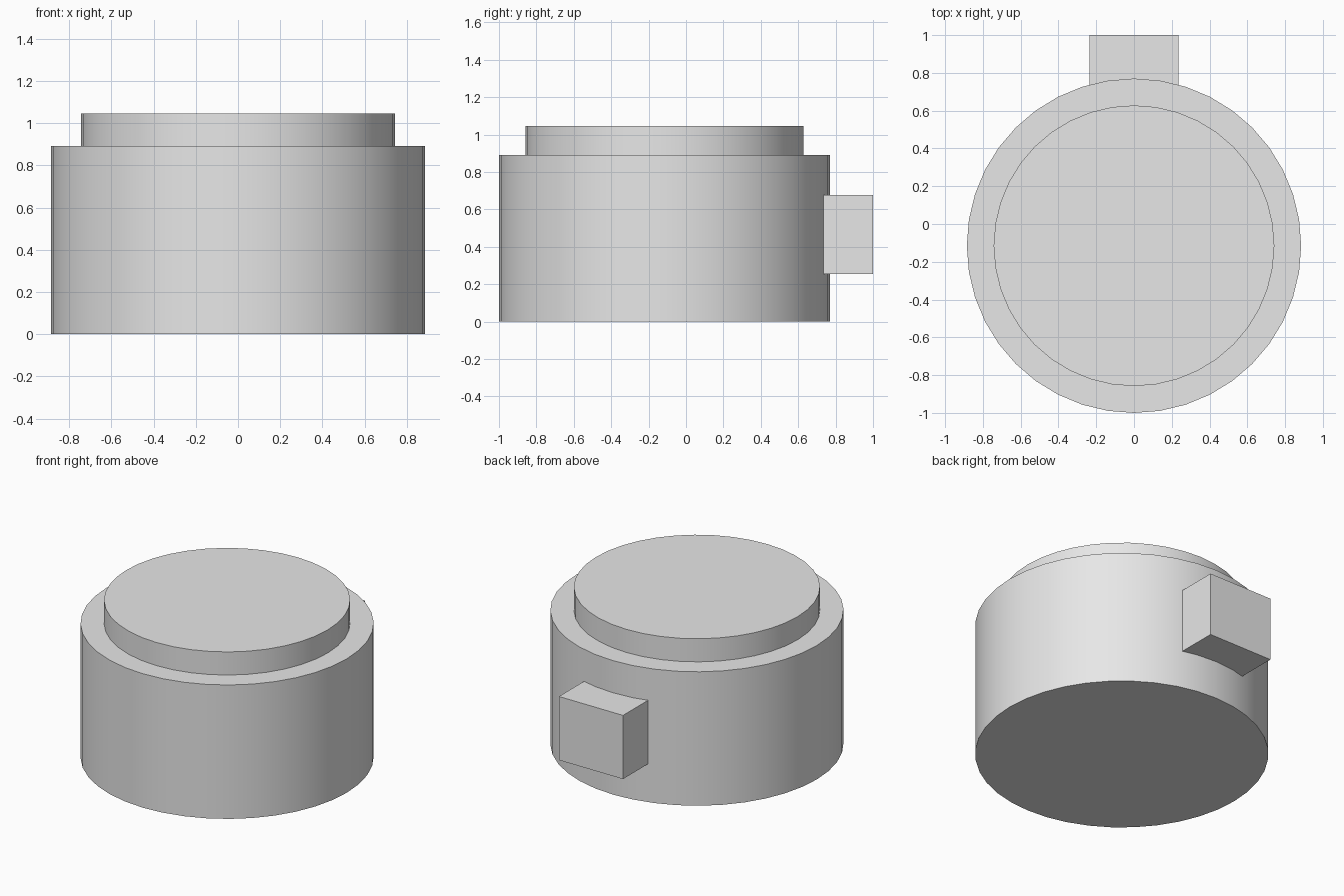
import bpy
import math

if "Cube" in bpy.data.objects:
    bpy.data.objects.remove(bpy.data.objects["Cube"])

grey = bpy.data.materials.new("light grey")
grey.diffuse_color = (0.8, 0.8, 0.8, 1)
grey.use_nodes = True
grey.node_tree.nodes["Principled BSDF"].inputs["Base Color"].default_value = grey.diffuse_color

CENTRE_Y = -0.115


def disc(name, radius, z0, z1):
    """Upright round part with smooth sides and sharp rims."""
    bpy.ops.mesh.primitive_cylinder_add(
        vertices=40, radius=radius, depth=z1 - z0,
        location=(0, CENTRE_Y, (z0 + z1) / 2))
    ob = bpy.context.object
    ob.name = name
    ob.data.materials.append(grey)
    bpy.ops.object.shade_smooth_by_angle(angle=math.radians(30))
    return ob


def box(name, lo, hi):
    """Block between two corners."""
    bpy.ops.mesh.primitive_cube_add(
        size=1, location=[(a + b) / 2 for a, b in zip(lo, hi)])
    ob = bpy.context.object
    ob.name = name
    ob.scale = [b - a for a, b in zip(lo, hi)]
    bpy.ops.object.transform_apply(location=False, rotation=False, scale=True)
    ob.data.materials.append(grey)
    return ob


# Main drum and the narrower raised step on top
disc("main_body", 0.885, 0, 0.892)
disc("raised_top", 0.743, 0.892, 1.046)

# Rectangular lug on the back, rooted in the drum wall
box("back_lug", (-0.236, 0.70, 0.254), (0.236, 1.0, 0.678))
